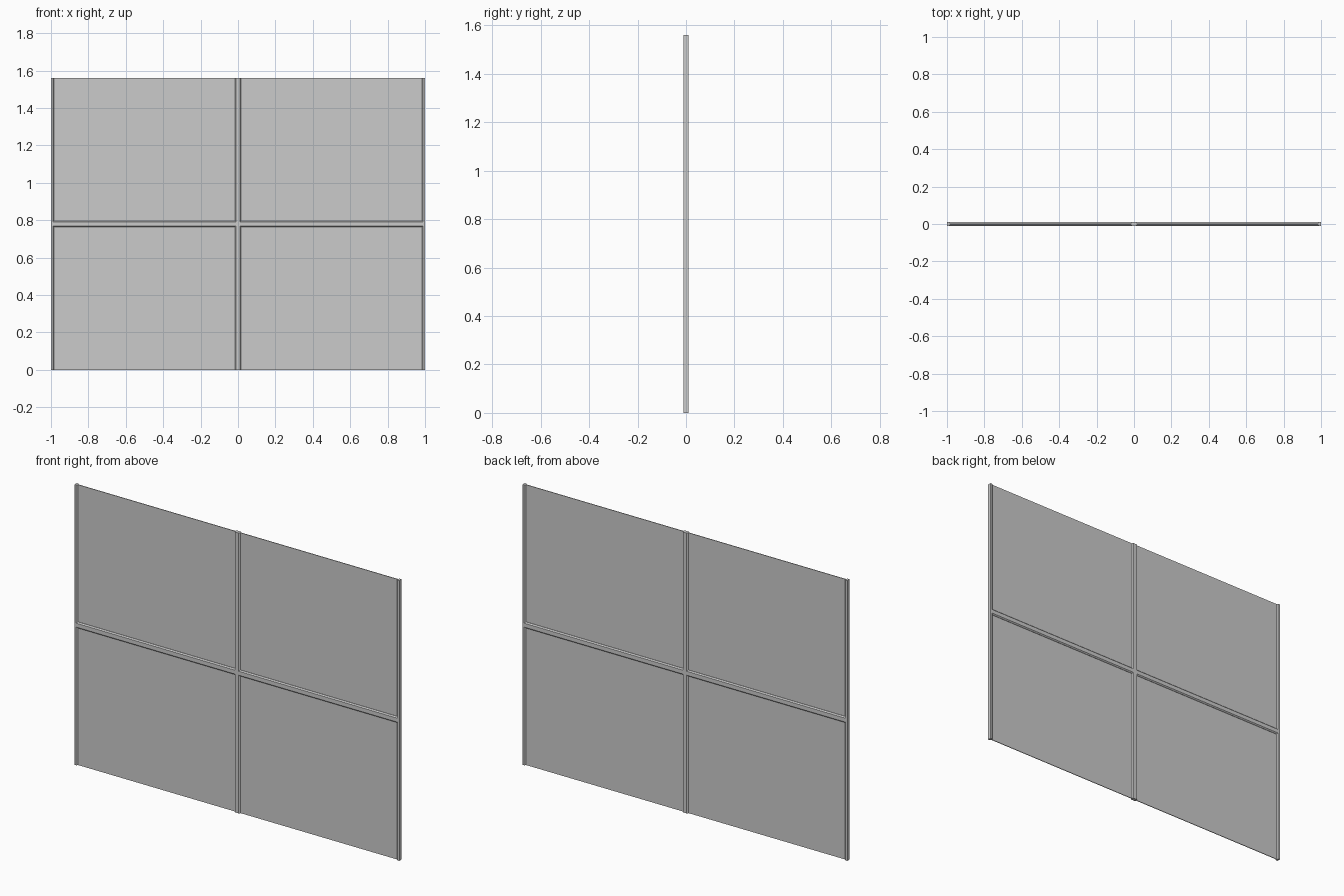
import bpy

if "Cube" in bpy.data.objects:
    bpy.data.objects.remove(bpy.data.objects["Cube"])

H, W, D, C = 1.56, 0.034, 0.01, 0.006  # height, bar width, half depth, chamfer
R = W / 2


def make(name, verts, faces):
    me = bpy.data.meshes.new(name)
    me.from_pydata(verts, [], faces)
    ob = bpy.data.objects.new(name, me)
    bpy.context.collection.objects.link(ob)
    return ob


def bar(name, profile, to_point, start, end):
    """Extrude a closed profile of (across, depth) points from start to end."""
    n = len(profile)
    verts = [to_point(a, d, t) for t in (start, end) for a, d in profile]
    faces = [(i, (i + 1) % n, n + (i + 1) % n, n + i) for i in range(n)]
    faces += [tuple(reversed(range(n))), tuple(range(n, 2 * n))]
    ob = make(name, verts, faces)
    bpy.context.view_layer.objects.active = ob
    ob.select_set(True)
    bpy.ops.object.mode_set(mode='EDIT')
    bpy.ops.mesh.select_all(action='SELECT')
    bpy.ops.mesh.normals_make_consistent(inside=False)
    bpy.ops.object.mode_set(mode='OBJECT')
    ob.select_set(False)


# chamfered sections: full for the centre bars, half for the ends
full = [(-R, -D + C), (-R + C, -D), (R - C, -D), (R, -D + C),
        (R, D - C), (R - C, D), (-R + C, D), (-R, D - C)]
half_right = [(0, -D), (0, D), (-R + C, D), (-R, D - C), (-R, -D + C), (-R + C, -D)]
half_left = [(-a, d) for a, d in half_right]

# upright posts
for name, x, prof in (("centre_post", 0, full), ("left_post", -1, half_left),
                      ("right_post", 1, half_right)):
    bar(name, prof, lambda a, d, t, x=x: (x + a, d, t), 0, H)

# middle rail
bar("middle_rail", full, lambda a, d, t: (t, d, H / 2 + a), -1, 1)

# thin panes between the bars
T = 0.002
box = [(-0.5, -T), (0.5, -T), (0.5, T), (-0.5, T)]
for side, x in (("left", -0.5), ("right", 0.5)):
    for level, z in (("lower", 0), ("upper", H / 2)):
        bar(f"{level}_{side}_pane", box,
            lambda a, d, t, x=x: (x + a, d, t), z, z + H / 2)
